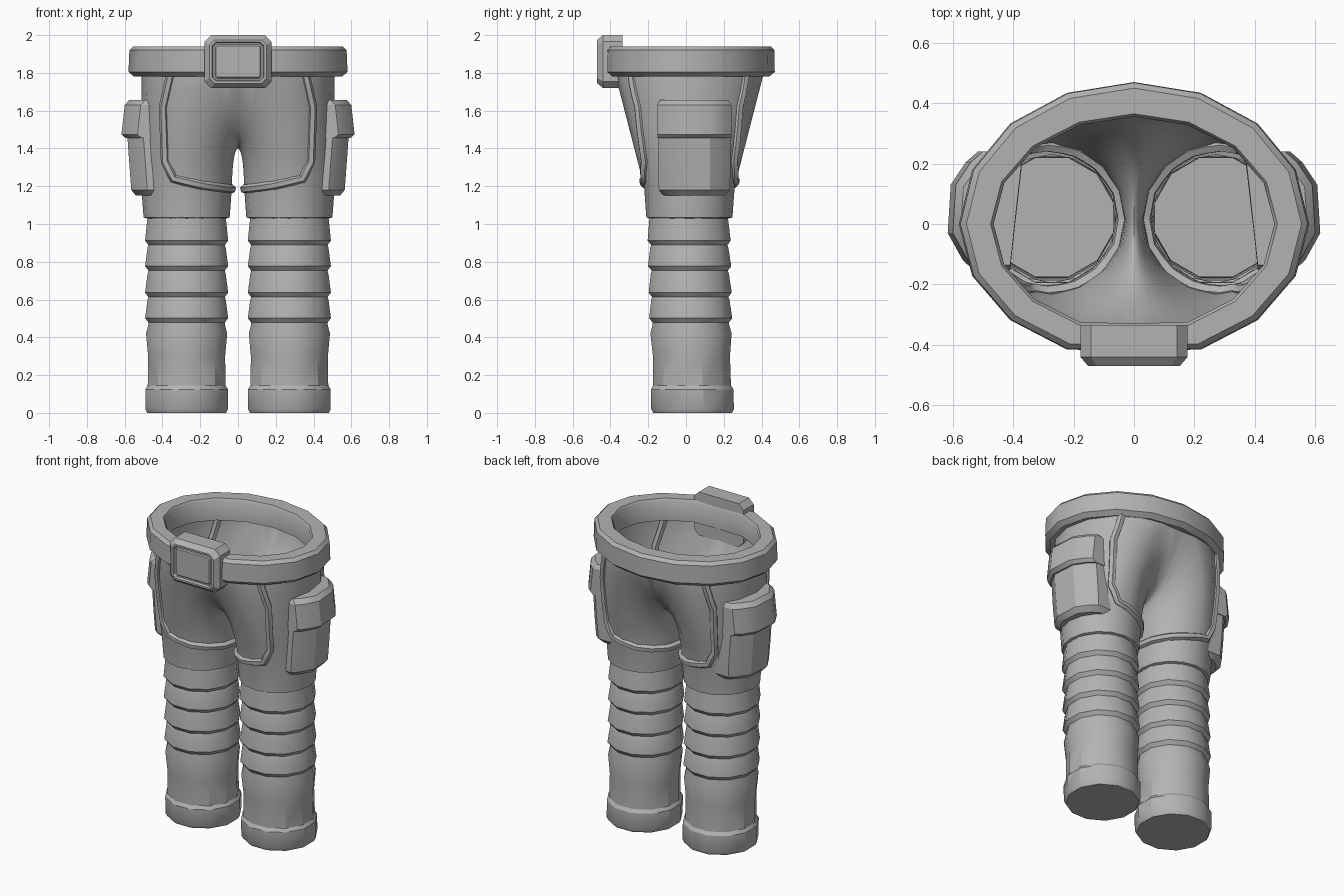
import bpy, bmesh, math
from mathutils import Vector
from mathutils.bvhtree import BVHTree

if "Cube" in bpy.data.objects:
    bpy.data.objects.remove(bpy.data.objects["Cube"])

grey = bpy.data.materials.new("grey cloth")
grey.diffuse_color = (0.45, 0.45, 0.45, 1)
grey.use_nodes = True
grey.node_tree.nodes["Principled BSDF"].inputs["Base Color"].default_value = grey.diffuse_color


def finish(ob, mirror=False, angle=35):
    """Material, optional left/right mirror, smooth shading with sharp edges."""
    ob.data.materials.append(grey)
    bpy.ops.object.select_all(action='DESELECT')
    ob.select_set(True)
    bpy.context.view_layer.objects.active = ob
    if mirror:
        m = ob.modifiers.new("mirror", 'MIRROR')
        m.use_clip = True
        m.merge_threshold = 0.001
        bpy.ops.object.convert(target='MESH')
    bpy.ops.object.shade_smooth_by_angle(angle=math.radians(angle))


def loft(name, rings, cap_start=False, cap_end=False, loop=False, mirror=False, angle=35):
    """Skin a stack of counter-clockwise rings."""
    bm = bmesh.new()
    vs = [[bm.verts.new(p) for p in r] for r in rings]
    n = len(rings[0])
    for i in range(len(vs) if loop else len(vs) - 1):
        a, b = vs[i], vs[(i + 1) % len(vs)]
        for j in range(n):
            k = (j + 1) % n
            bm.faces.new((a[j], a[k], b[k], b[j]))
    if cap_start:
        bm.faces.new(vs[0][::-1])
    if cap_end:
        bm.faces.new(vs[-1])
    tree = BVHTree.FromBMesh(bm)
    me = bpy.data.meshes.new(name)
    bm.to_mesh(me)
    bm.free()
    ob = bpy.data.objects.new(name, me)
    bpy.context.collection.objects.link(ob)
    finish(ob, mirror, angle)
    return tree


def circle(cx, cy, r, z, n, turn=0.0):
    return [(cx + r * math.cos(turn + math.tau * i / n),
             cy + r * math.sin(turn + math.tau * i / n), z) for i in range(n)]


# lower legs: cuff, shin and four overlapping ribs, open at the top
profile = [(0, .21), (.02, .22), (.125, .22), (.145, .207), (.3, .205), (.42, .216), (.47, .203)]
for low in (.49, .625, .765, .90):
    profile += [(low - .012, .203), (low + .012, .221)]
    profile += [(low + .11, .208)]
profile[-1] = (1.04, .208)
loft("lower_legs", [circle(.272, .035 - .02 * z, r * 1.03, z, 12, math.radians(15))
                    for z, r in profile], cap_start=True, mirror=True, angle=30)

# hips and thighs: each leg ring blends into half the waist and the crotch arch
N = 16
crotch = {0: (.41, 1.85), 1: (.31, 1.62), 2: (.21, 1.49), 3: (.10, 1.42), 4: (.01, 1.40)}


def waist_point(i):
    a = math.tau * i / N
    if i <= 4 or i >= 12:
        ry = .425 if i <= 4 else .39
        return Vector((.51 * math.cos(a) if i not in (4, 12) else 0, ry * math.sin(a), 1.85))
    y, z = crotch[min(i - 4, 12 - i)]
    return Vector((0, y if i <= 8 else -y * .93, z))


rings = [circle(.272, .018, .212, 1.03, N), circle(.272, .018, .228, 1.035, N)]
base = circle(.272, .018, .24, 1.2, N)
STEPS = 7
for k in range(STEPS + 1):
    t = math.pi / 2 * k / STEPS
    s, c = math.sin(t), math.cos(t)
    ring = []
    for i in range(N):
        b, w = Vector(base[i]), waist_point(i)
        ring.append((w.x + (b.x - w.x) * c if k < STEPS else w.x,
                     b.y + (w.y - b.y) * s, b.z + (w.z - b.z) * s))
    rings.append(ring)
shell = loft("hips_and_thighs", rings, mirror=True, angle=50)

# raised seams around the front and back panels, laid on the cloth
path = [(.355, 1.80), (.395, 1.62), (.385, 1.33), (.34, 1.24), (.19, 1.205), (.08, 1.19), (.037, 1.185)]
for name, side in (("front_seam", -1), ("back_seam", 1)):
    pts = []
    for (x0, z0), (x1, z1) in zip(path, path[1:]):
        for q in (0, 1 / 3, 2 / 3):
            hit = shell.ray_cast(Vector((x0 + (x1 - x0) * q, side * 2, z0 + (z1 - z0) * q)),
                                 Vector((0, -side, 0)))[0]
            if hit:
                pts.append(hit)
    pts.append(Vector((.034, .018, 1.185)))
    cu = bpy.data.curves.new(name, 'CURVE')
    cu.dimensions = '3D'
    cu.bevel_depth = .024
    cu.bevel_resolution = 1
    sp = cu.splines.new('POLY')
    sp.points.add(len(pts) - 1)
    for p, v in zip(sp.points, pts):
        p.co = (*v, 1)
    ob = bpy.data.objects.new(name, cu)
    bpy.context.collection.objects.link(ob)
    bpy.context.view_layer.objects.active = ob
    bpy.ops.object.select_all(action='DESELECT')
    ob.select_set(True)
    bpy.ops.object.convert(target='MESH')
    finish(bpy.context.object, mirror=True, angle=50)


# waistband: faceted oval ring, flattened at the front
def oval(rx, back, front, z):
    out = []
    for i in range(N):
        a = math.tau * i / N
        y = math.sin(a) * (back if i <= 8 else front)
        out.append((rx * math.cos(a), max(y, -front * .934), z))
    return out


loft("waistband", [oval(.55, .44, .42, 1.78), oval(.58, .47, .45, 1.805), oval(.575, .468, .448, 1.92),
                   oval(.555, .45, .43, 1.94), oval(.475, .365, .362, 1.94), oval(.465, .355, .352, 1.925),
                   oval(.465, .355, .352, 1.80)], loop=True)


# buckle: chamfered block with a framed, sunken face
def plate(hx, hz, ch, y):
    out = []
    for sx, sz, flip in ((1, -1, 0), (1, 1, 1), (-1, 1, 0), (-1, -1, 1)):
        pair = [(sx * (hx - ch), sz * hz), (sx * hx, sz * (hz - ch))]
        out += pair[::-1] if flip else pair
    return [(x, y, 1.86 + z) for x, z in out]


loft("buckle", [plate(.178, .14, .035, -.335), plate(.178, .14, .035, -.44), plate(.152, .115, .028, -.47),
                plate(.138, .104, .02, -.47), plate(.132, .098, .018, -.455), plate(.122, .089, .01, -.455),
                plate(.116, .083, .008, -.462)], cap_start=True, cap_end=True, angle=20)


# cargo pockets: curved pouch and overhanging flap
def pouch_row(z, x, squeeze=1.0):
    outer = [(-.152, -.085), (-.12, -.05), (-.03, 0), (.13, -.01), (.205, -.06), (.24, -.1)]
    ring = [(x + d, .044 + (y - .044) * squeeze, z) for y, d in outer]
    return [(.41, ring[0][1], z)] + ring + [(.37, ring[-1][1], z)]


loft("pocket_pouch", [pouch_row(1.15, .54, .82), pouch_row(1.18, .565, .96), pouch_row(1.3, .574, .98),
                      pouch_row(1.48, .587, .97)], cap_start=True, cap_end=True, mirror=True, angle=30)
loft("pocket_flap", [pouch_row(1.455, .595), pouch_row(1.475, .617), pouch_row(1.63, .6),
                     pouch_row(1.657, .575, .92)], cap_start=True, cap_end=True, mirror=True, angle=30)
